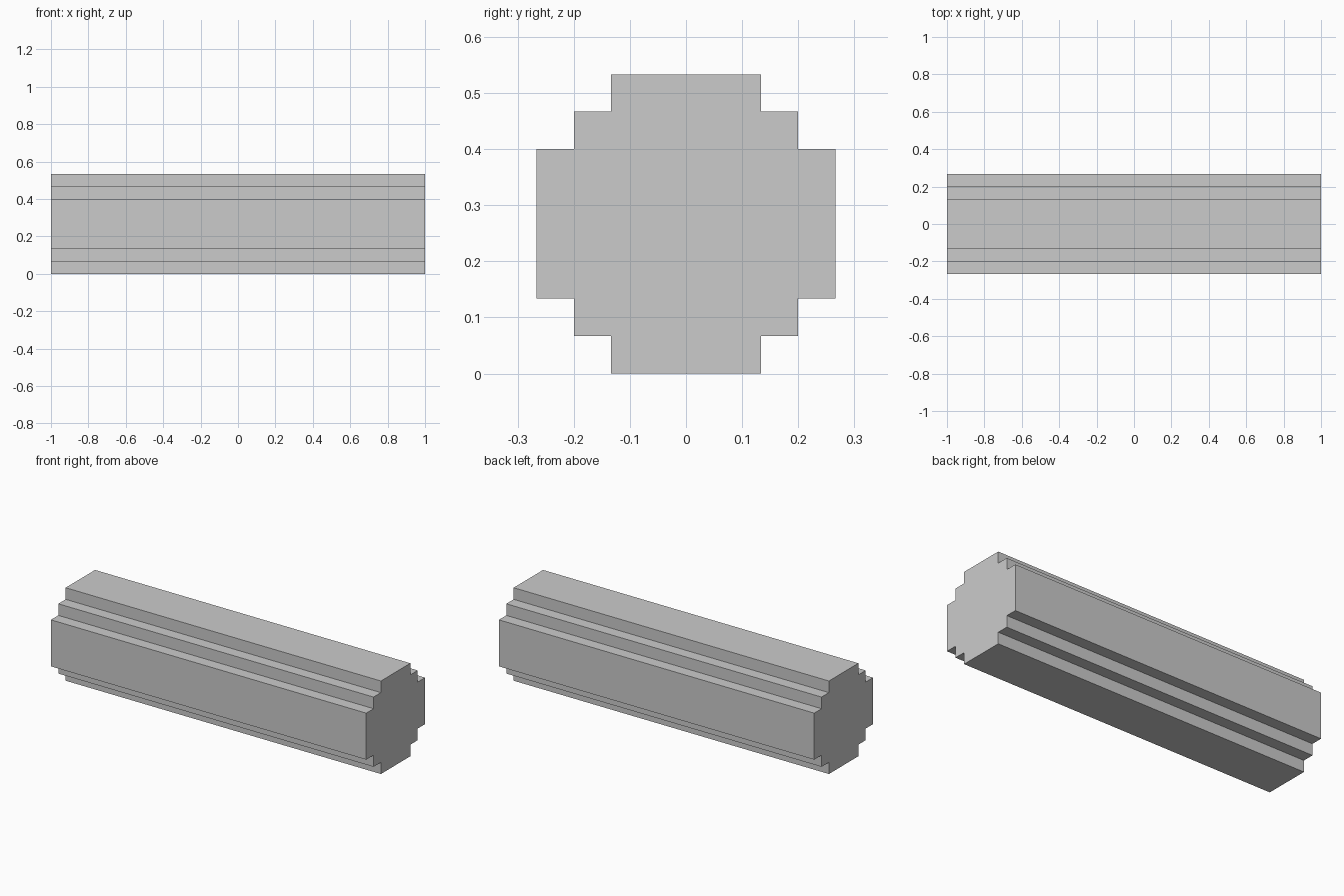
import bpy, bmesh
from mathutils import Vector

if "Cube" in bpy.data.objects:
    bpy.data.objects.remove(bpy.data.objects["Cube"])

STEP = 1 / 15       # size of one stair step in the cross-section
LENGTH = 2.0
CENTRE_Z = 4 * STEP

# Stepped quarter profile (y, z in steps from the centre), mirrored to a full loop
quarter = [(4, 2), (3, 2), (3, 3), (2, 3), (2, 4)]
half = quarter + [(-y, z) for y, z in reversed(quarter)]
profile = half + [(-y, -z) for y, z in half]

# Stepped log: end face extruded along x
bm = bmesh.new()
verts = [bm.verts.new((-LENGTH / 2, y * STEP, CENTRE_Z + z * STEP)) for y, z in profile]
end_face = bm.faces.new(verts)
extruded = bmesh.ops.extrude_face_region(bm, geom=[end_face], use_keep_orig=True)
new_verts = [g for g in extruded["geom"] if isinstance(g, bmesh.types.BMVert)]
bmesh.ops.translate(bm, verts=new_verts, vec=Vector((LENGTH, 0, 0)))
bmesh.ops.recalc_face_normals(bm, faces=bm.faces)

mesh = bpy.data.meshes.new("stepped_log")
bm.to_mesh(mesh)
bm.free()
bpy.context.collection.objects.link(bpy.data.objects.new("stepped_log", mesh))
